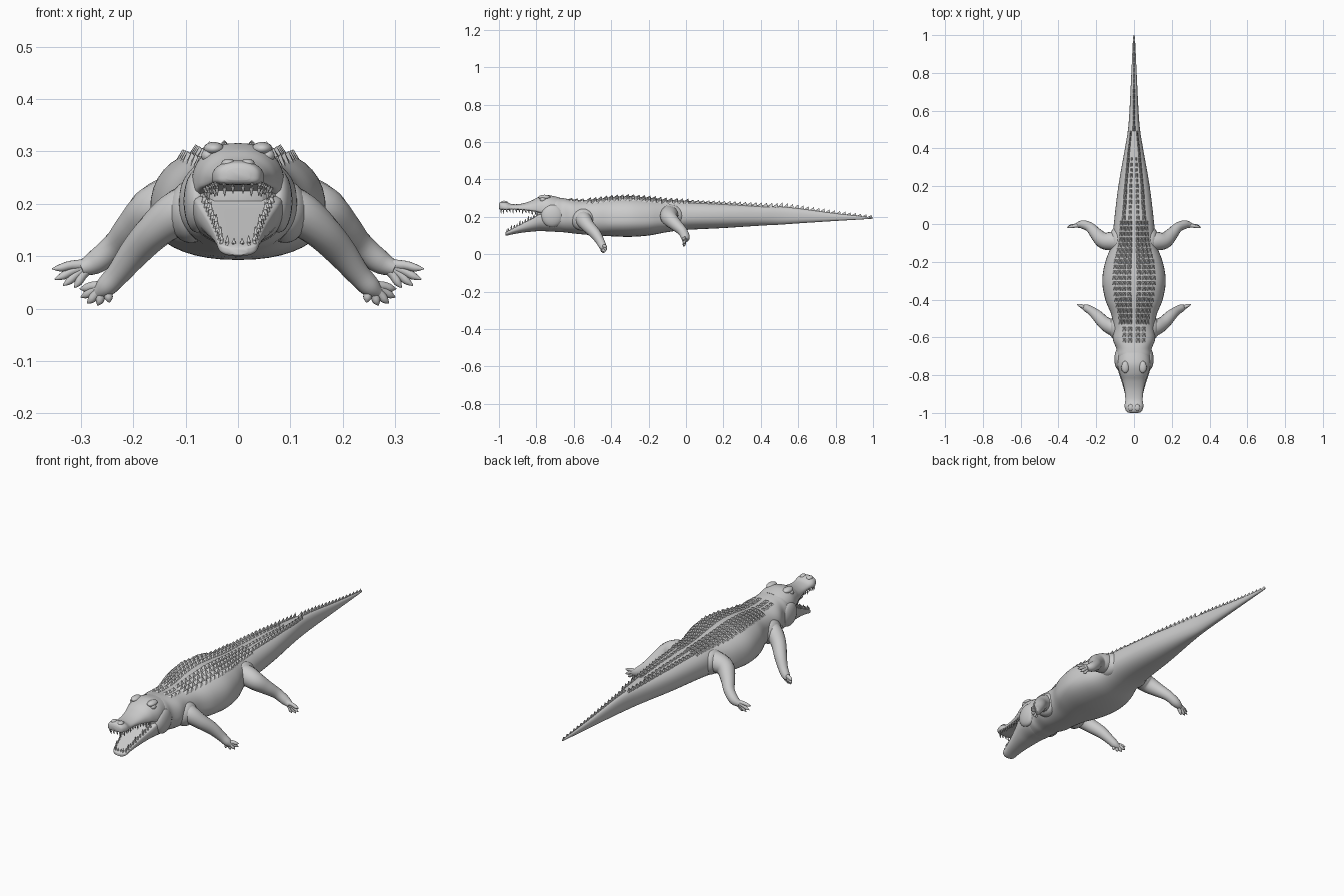
import bpy, bmesh, math
from mathutils import Vector

if "Cube" in bpy.data.objects:
    bpy.data.objects.remove(bpy.data.objects["Cube"])


def finish(name, bm, smooth=True):
    bmesh.ops.recalc_face_normals(bm, faces=bm.faces)
    me = bpy.data.meshes.new(name)
    bm.to_mesh(me)
    bm.free()
    ob = bpy.data.objects.new(name, me)
    bpy.context.collection.objects.link(ob)
    if smooth:
        bpy.ops.object.select_all(action='DESELECT')
        ob.select_set(True)
        bpy.context.view_layer.objects.active = ob
        bpy.ops.object.shade_smooth_by_angle(angle=math.radians(50))
    return ob


def catmull(a, b, c, d, t):
    return [0.5 * (2*q + (r-p)*t + (2*p-5*q+4*r-s)*t*t + (3*q-p-3*r+s)*t**3)
            for p, q, r, s in zip(a, b, c, d)]


def resample(rows, steps):
    out = []
    for i in range(len(rows) - 1):
        a, d = rows[max(i-1, 0)], rows[min(i+2, len(rows)-1)]
        out += [catmull(a, rows[i], rows[i+1], d, k/steps) for k in range(steps)]
    return out + [list(rows[-1])]


def skin(bm, rings):
    vs = [[bm.verts.new(p) for p in r] for r in rings]
    n = len(vs[0])
    for a, b in zip(vs, vs[1:]):
        for j in range(n):
            bm.faces.new((a[j], a[(j+1) % n], b[(j+1) % n], b[j]))
    bm.faces.new(vs[0])
    bm.faces.new(vs[-1])


def power(v, e):
    return math.copysign(abs(v)**e, v)


# rows: y, half width, top z, bottom z, widest z
def loft(name, rows, n_top, n_bot, steps=6, seg=40):
    bm, rings = bmesh.new(), []
    for y, w, zt, zb, zm in resample(rows, steps):
        ring = []
        for j in range(seg):
            a = 2*math.pi*j/seg
            c, s = math.cos(a), math.sin(a)
            e = 2/(n_top if s > 0 else n_bot)
            ring.append((w*power(c, e), y, zm + (zt-zm if s > 0 else zm-zb)*power(s, e)))
        rings.append(ring)
    skin(bm, rings)
    return finish(name, bm)


def tube(bm, pts, steps=5, seg=16):
    pts = resample(pts, steps)
    rings = []
    for i, p in enumerate(pts):
        d = (Vector(pts[min(i+1, len(pts)-1)][:3]) - Vector(pts[max(i-1, 0)][:3])).normalized()
        u = d.cross(Vector((0, 0, 1))).normalized()
        v = u.cross(d)
        rings.append([Vector(p[:3]) + p[3]*(u*math.cos(t) + v*math.sin(t))
                      for t in (2*math.pi*j/seg for j in range(seg))])
    skin(bm, rings)


def mirror(ob):
    ob.modifiers.new("mirror", 'MIRROR')
    return ob


# Body and tail
BODY = [(-.80, .045, .27, .16, .21), (-.765, .076, .295, .128, .20), (-.70, .094, .303, .12, .20),
        (-.66, .094, .30, .118, .20), (-.61, .112, .292, .112, .20), (-.55, .110, .29, .106, .195),
        (-.48, .120, .294, .10, .19), (-.40, .152, .305, .096, .18), (-.30, .168, .31, .093, .18),
        (-.20, .152, .302, .10, .18), (-.10, .116, .291, .118, .19), (0, .107, .285, .13, .20),
        (.2, .083, .275, .14, .205), (.4, .048, .262, .153, .205), (.5, .032, .255, .158, .205),
        (.6, .024, .245, .165, .20), (.8, .014, .218, .178, .195), (.97, .006, .20, .188, .194),
        (1, .002, .197, .191, .194)]
loft("body", BODY, 2.5, 2.2)

# Upper and lower jaws
UPPER = [(-1, .022, .268, .245, .255), (-.992, .040, .279, .238, .255), (-.965, .050, .282, .236, .25),
         (-.93, .046, .268, .238, .247), (-.88, .050, .270, .236, .246), (-.83, .062, .285, .230, .242),
         (-.79, .076, .305, .222, .24), (-.74, .088, .316, .20, .24), (-.68, .080, .304, .19, .24)]
LOWER = [(-.966, .018, .116, .102, .11), (-.955, .036, .124, .100, .115), (-.92, .043, .142, .108, .13),
         (-.87, .055, .168, .116, .15), (-.82, .070, .194, .121, .172), (-.78, .083, .215, .124, .19),
         (-.72, .092, .225, .122, .195), (-.68, .085, .22, .13, .19)]
loft("upper_jaw", UPPER, 2.2, 4)
loft("lower_jaw", LOWER, 5, 2.2)


def at(rows, y):
    for a, b in zip(rows, rows[1:]):
        if a[0] <= y <= b[0]:
            t = (y-a[0])/(b[0]-a[0])
            return [p + (q-p)*t for p, q in zip(a, b)]


# Teeth along both jaw edges
bm = bmesh.new()


def tooth(x, y, z, h, r=.0055):
    tube(bm, [(x, y, z, r), (x*.99, y-.001, z+h*.5, r*.75), (x*.97, y+.002, z+h, .0006)], 2, 8)


for i in range(11):
    y = -.975 + i*.017
    q = at(UPPER, y)
    tooth(q[1]*.88, y, q[3]+.008, -.030 if i % 3 == 0 else -.022)
    y = -.948 + i*.015
    q = at(LOWER, y)
    tooth(q[1]*.84, y, q[2]-.008, .030 if i % 3 == 1 else .022)
for x, h in ((.010, .026), (.026, .032)):
    tooth(x, -.988, .246, -h)
    tooth(x*.8, -.956, .114, h*.8)
mirror(finish("teeth", bm))


# Eyes, brows, nostrils and jaw muscles
def blob(name, loc, size):
    b = bmesh.new()
    bmesh.ops.create_uvsphere(b, u_segments=20, v_segments=12, radius=1)
    for v in b.verts:
        v.co = Vector(loc) + Vector(v.co[k]*size[k] for k in range(3))
    mirror(finish(name, b))


blob("eye", (.057, -.765, .292), (.013, .016, .013))
blob("brow", (.046, -.757, .305), (.020, .032, .013))
blob("nostril", (.018, -.972, .277), (.014, .018, .009))
blob("jaw_muscle", (.078, -.715, .205), (.026, .06, .06))
blob("shoulder", (.09, -.55, .185), (.045, .065, .06))
blob("hip", (.085, -.085, .205), (.045, .075, .06))

# Legs with splayed toes
LEGS = {
    "front_leg": ([(.06, -.555, .20, .046), (.11, -.548, .185, .044), (.155, -.525, .152, .036),
                   (.195, -.485, .110, .030), (.228, -.458, .068, .023), (.252, -.445, .042, .020),
                   (.268, -.438, .030, .012)],
                  (.252, -.445, .042),
                  [(.302, -.425, .038), (.300, -.425, .022), (.288, -.435, .010),
                   (.268, -.442, .006), (.245, -.452, .012)]),
    "hind_leg": ([(.05, -.09, .205, .052), (.11, -.09, .208, .050), (.16, -.088, .192, .044),
                  (.198, -.055, .158, .034), (.232, -.018, .122, .026), (.270, -.003, .090, .023),
                  (.300, -.006, .076, .014)],
                 (.280, -.004, .084),
                 [(.355, -.018, .076), (.350, -.012, .056), (.334, -.010, .044), (.312, -.012, .040)]),
}
for name, (path, palm, tips) in LEGS.items():
    bm = bmesh.new()
    tube(bm, path)
    for t in tips:
        a, b = Vector(palm), Vector(t)
        tube(bm, [(*a, .012), (*(a.lerp(b, .5) + Vector((0, 0, .003))), .009),
                  (*a.lerp(b, .78), .0075), (*b, .001)], 3, 10)
    mirror(finish(name, bm))


# Back scutes: keeled wedges seated on the body surface
def top_z(x, y):
    _, w, zt, _, zm = at(BODY, y)
    return zm + (zt-zm)*(1 - min(abs(x/w), 1)**2.5)**.4


def scute(bm, x, y, half_w, length, h):
    def p(dx, dy, dz):
        yy = min(y+dy, .999)
        return bm.verts.new((x+dx, yy, top_z(x+dx, yy)+dz))
    base = [p(-half_w, -length/2, -.003), p(half_w, -length/2, -.003),
            p(half_w, length/2, -.003), p(-half_w, length/2, -.003)]
    tip = p(0, length*.35, h)
    for k in range(4):
        bm.faces.new((base[k], base[(k+1) % 4], tip))
    bm.faces.new(base)


bm = bmesh.new()
for f in (.16, .33, .49, .64):
    for i in range(19):
        y = -.52 + i*.029
        w = at(BODY, y)[1]
        scute(bm, f*w, y, w*.085, .029, .013)
for f in (.2, .5):
    for i in range(3):
        scute(bm, f*.105, -.62+i*.03, .013, .03, .009)
mirror(finish("back_scutes", bm, False))

# Tail crest: a pair of rows that merge into one
bm = bmesh.new()
for i in range(17):
    y = .03 + i*.028
    w = at(BODY, y)[1]
    scute(bm, .52*w, y, w*.08+.002, .03, .014+.008*i/16)
    if i < 12:
        scute(bm, .2*w, y, w*.1, .028, .009)
mirror(finish("paired_tail_crest", bm, False))
bm = bmesh.new()
for i in range(18):
    y = .505 + i*.028
    scute(bm, 0, y, at(BODY, y)[1]*.25, .03, .023-.012*i/17)
finish("tail_crest", bm, False)
